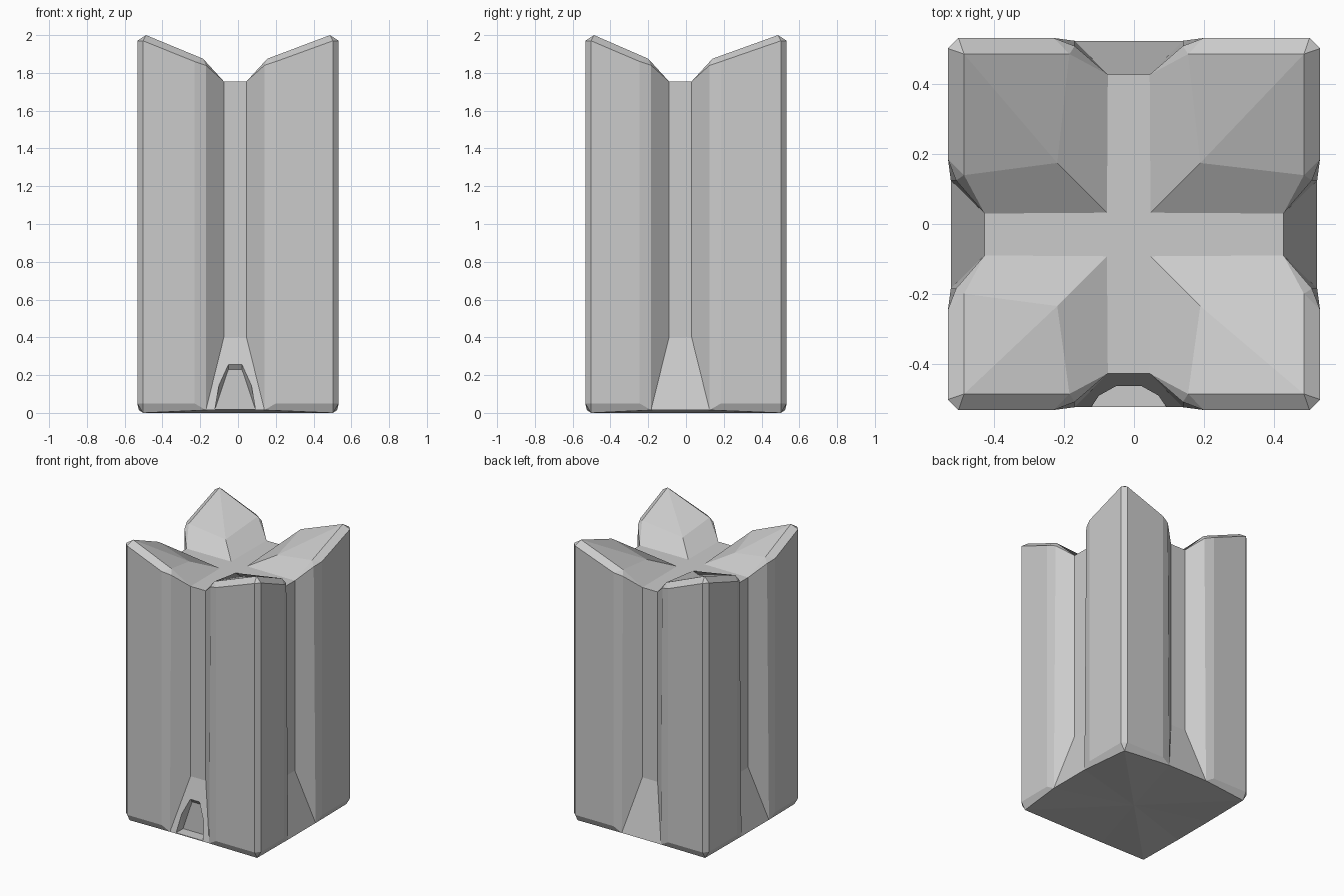
import bpy, bmesh

if "Cube" in bpy.data.objects:
    bpy.data.objects.remove(bpy.data.objects["Cube"])

CX, CY = -0.015, -0.03      # grooves sit slightly off centre

# one half of a quadrant: (along side, outward, height)
P = {
    "F": (0.06, 0.428, 0.40), "G": (0.06, 0.428, 1.755),     # groove floor
    "m": (0.155, 0.525, 0.015), "M": (0.155, 0.51, 1.84),    # groove mouth
    "s": (0.215, 0.533, 0.05), "S": (0.215, 0.533, 1.86),    # shoulder
    "c": (0.503, 0.533, 0.05), "C": (0.503, 0.533, 1.97),    # corner bevel
    "N": (0.17, 0.487, 1.875), "K": (0.487, 0.487, 2.0),     # top edge, peak
    "I": (0.205, 0.205, 1.82), "A": (0.0625, 0.0625, 1.755),  # inner corner, cross
    "B": (0.503, 0.503, 0.0), "O": (0, 0, 0),                # underside
}
HALF = ["FGMm", "mMSs", "sSCc", "mscB", "MNS", "SNKC", "AGNI", "GMN", "INK", "BmO"]


def mesh_object(name, bm):
    bmesh.ops.remove_doubles(bm, verts=bm.verts, dist=0.0005)
    bmesh.ops.recalc_face_normals(bm, faces=bm.faces)
    me = bpy.data.meshes.new(name)
    bm.to_mesh(me)
    bm.free()
    ob = bpy.data.objects.new(name, me)
    bpy.context.collection.objects.link(ob)
    return ob


def place(key, sx, sy, swap):
    u, v, z = P[key]
    x, y = (v, u) if swap else (u, v)
    shift = lambda t, c: c if 0 < t < 0.3 else 0
    return (sx * x + shift(x, CX), sy * y + shift(y, CY), z)


bm = bmesh.new()


def face(points):
    bm.faces.new([bm.verts.new(p) for p in points])


# four corner columns, each made of two mirrored halves
for sx in (-1, 1):
    for sy in (-1, 1):
        for swap in (False, True):
            for keys in HALF:
                face([place(k, sx, sy, swap) for k in keys])
        for keys in (("c0", "C0", "C1", "c1"), ("C0", "K0", "C1"), ("c0", "B0", "c1")):
            face([place(k[0], sx, sy, k[1] == "1") for k in keys])

# groove floors, flared feet and the cross channel
for swap in (False, True):
    for s in (-1, 1):
        def at(k, t):
            return place(k, s, t, True) if swap else place(k, t, s, False)
        for a, b in ("FG", "Fm", "AG"):
            face([at(a, 1), at(b, 1), at(b, -1), at(a, -1)])
        face([at("m", 1), at("m", -1), at("O", 1)])
face([place("A", x, y, False) for x, y in ((1, 1), (-1, 1), (-1, -1), (1, -1))])
pillar = mesh_object("grooved_pillar", bm)

# tapered doorway notch in the front foot
bm = bmesh.new()
for y, top in ((-0.445, 0.23), (-0.6, 0.44)):
    for x, z in ((-0.107, 0.02), (0.107, 0.02), (0.036, top), (-0.036, top)):
        bm.verts.new((x + CX, y, z))
bmesh.ops.convex_hull(bm, input=bm.verts)
cutter = mesh_object("notch_cutter", bm)
cutter.hide_render = True

mod = pillar.modifiers.new("front_notch", "BOOLEAN")
mod.operation = "DIFFERENCE"
mod.solver = "EXACT"
mod.object = cutter
bpy.context.view_layer.objects.active = pillar
pillar.select_set(True)
bpy.ops.object.modifier_apply(modifier=mod.name)
bpy.data.objects.remove(cutter)
